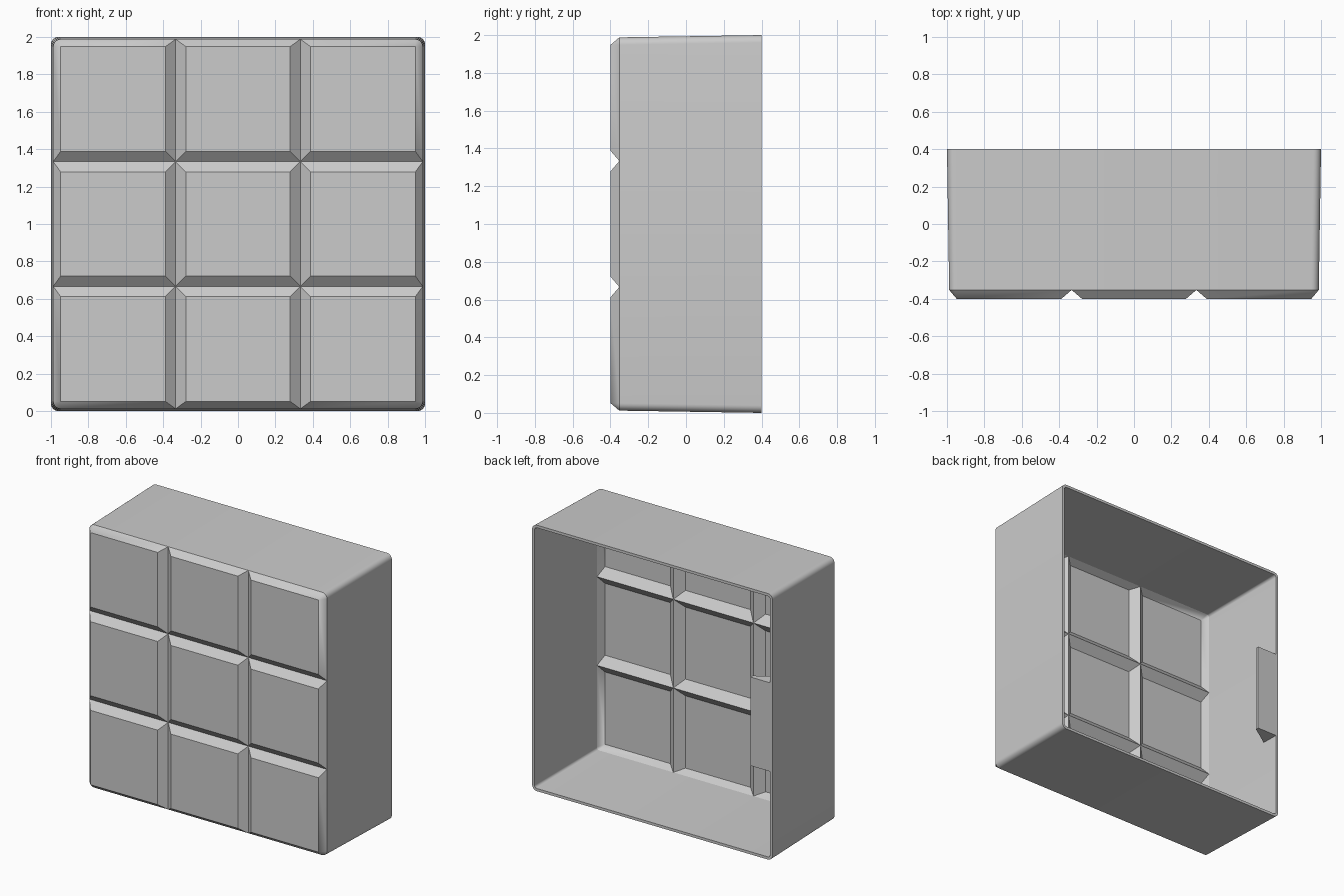
import bpy
import bmesh
import math

cube = bpy.data.objects.get("Cube")
if cube:
    bpy.data.objects.remove(cube)

GREY = (0.6, 0.6, 0.6, 1.0)
material = bpy.data.materials.new("light grey plastic")
material.use_nodes = True
material.diffuse_color = GREY
material.node_tree.nodes["Principled BSDF"].inputs["Base Color"].default_value = GREY

BACK, FRONT, GROOVE = 0.4, -0.4, -0.353   # depths along y
WALL, CENTRE, SEAM = 0.02, 1.0, 1 / 3     # shell thickness, mid height, groove line
OUT_BACK, OUT_FRONT, RADIUS = 1.0, 0.988, 0.04
SIGNS = [(-1, -1), (1, -1), (1, 1), (-1, 1)]   # corners, anticlockwise from the front


def finish(bm, name, weld=True):
    if weld:
        bmesh.ops.remove_doubles(bm, verts=bm.verts, dist=1e-5)
    mesh = bpy.data.meshes.new(name)
    bm.to_mesh(mesh)
    bm.free()
    mesh.materials.append(material)
    obj = bpy.data.objects.new(name, mesh)
    bpy.context.collection.objects.link(obj)
    bpy.ops.object.select_all(action="DESELECT")
    obj.select_set(True)
    bpy.context.view_layer.objects.active = obj
    bpy.ops.object.shade_smooth_by_angle(angle=math.radians(25))
    return obj


def arc(index, half, radius, steps=6):
    """Rounded corner of a square, as (x, z) offsets from the centre."""
    sx, sz = SIGNS[index]
    start = math.pi + index * math.pi / 2
    points = []
    for i in range(steps + 1):
        a = start + i / steps * math.pi / 2
        points.append((sx * (half - radius) + radius * math.cos(a),
                       sz * (half - radius) + radius * math.sin(a)))
    return points


def ring(half, radius):
    return [p for i in range(4) for p in arc(i, half, radius)]


def add_face(bm, points, flip=False):
    verts = [bm.verts.new((x, y, z + CENTRE)) for x, z, y in points]
    bm.faces.new(verts[::-1] if flip else verts)


def bridge(bm, ring_a, y_a, ring_b, y_b, flip=False):
    n = len(ring_a)
    for i in range(n):
        j = (i + 1) % n
        add_face(bm, [(*ring_a[i], y_a), (*ring_a[j], y_a),
                      (*ring_b[j], y_b), (*ring_b[i], y_b)], flip)


def add_tile(bm, col, row, edge, radius, base_y, top_y, seam_inset, edge_inset, flip):
    """Bevelled square panel; the outermost corners follow the rounded wall."""
    bounds = [-edge, -SEAM, SEAM, edge]
    base, top = [], []
    for index, (sx, sz) in enumerate(SIGNS):
        corner, inner = [], []
        for cell, sign in ((col, sx), (row, sz)):
            value = bounds[cell + (sign > 0)]
            inset = edge_inset if abs(value) > 0.5 else seam_inset
            corner.append(value)
            inner.append(value - sign * inset)
        outermost = col == 1 + sx and row == 1 + sz
        points = arc(index, edge, radius) if outermost else [tuple(corner)]
        base += points
        top += [tuple(inner)] * len(points)
    n = len(base)
    for i in range(n):
        j = (i + 1) % n
        face = [(*base[i], base_y), (*base[j], base_y), (*top[j], top_y)]
        if top[i] != top[j]:
            face.append((*top[i], top_y))
        add_face(bm, face, flip)
    add_face(bm, [(*p, top_y) for p in dict.fromkeys(top)], flip)


# Slightly tapered side walls with an open back and a flat rim
bm = bmesh.new()
outer_back, outer_front = ring(OUT_BACK, RADIUS), ring(OUT_FRONT, RADIUS)
inner_back = ring(OUT_BACK - WALL, RADIUS - WALL)
inner_front = ring(OUT_FRONT - WALL, RADIUS - WALL)
inner_floor = GROOVE + WALL * 1.4
bridge(bm, outer_back, BACK, outer_front, GROOVE)
bridge(bm, inner_back, BACK, inner_front, inner_floor, flip=True)
bridge(bm, outer_back, BACK, inner_back, BACK, flip=True)
finish(bm, "side_walls")

# Nine bevelled panels, outside and inside of the shell
for name, inside in (("front_panels", False), ("inner_panels", True)):
    bm = bmesh.new()
    for col in range(3):
        for row in range(3):
            if inside:
                add_tile(bm, col, row, OUT_FRONT - WALL, RADIUS - WALL, inner_floor,
                         FRONT + WALL, 0.063, 0.028, True)
            else:
                add_tile(bm, col, row, OUT_FRONT, RADIUS, GROOVE, FRONT, 0.055, 0.04, False)
    finish(bm, name)

# Wedge-shaped tab inside the right wall at the open back
bm = bmesh.new()
wall_x, tip_x = -0.982, -0.815
profile = [(wall_x, BACK), (tip_x, BACK), (tip_x, BACK - 0.025), (wall_x, 0.265)]
base = bm.faces.new([bm.verts.new((x, y, CENTRE - SEAM)) for x, y in profile])
extruded = bmesh.ops.extrude_face_region(bm, geom=[base])["geom"]
bmesh.ops.translate(bm, vec=(0, 0, 2 * SEAM),
                    verts=[v for v in extruded if isinstance(v, bmesh.types.BMVert)])
bmesh.ops.recalc_face_normals(bm, faces=bm.faces)
finish(bm, "label_tab")
